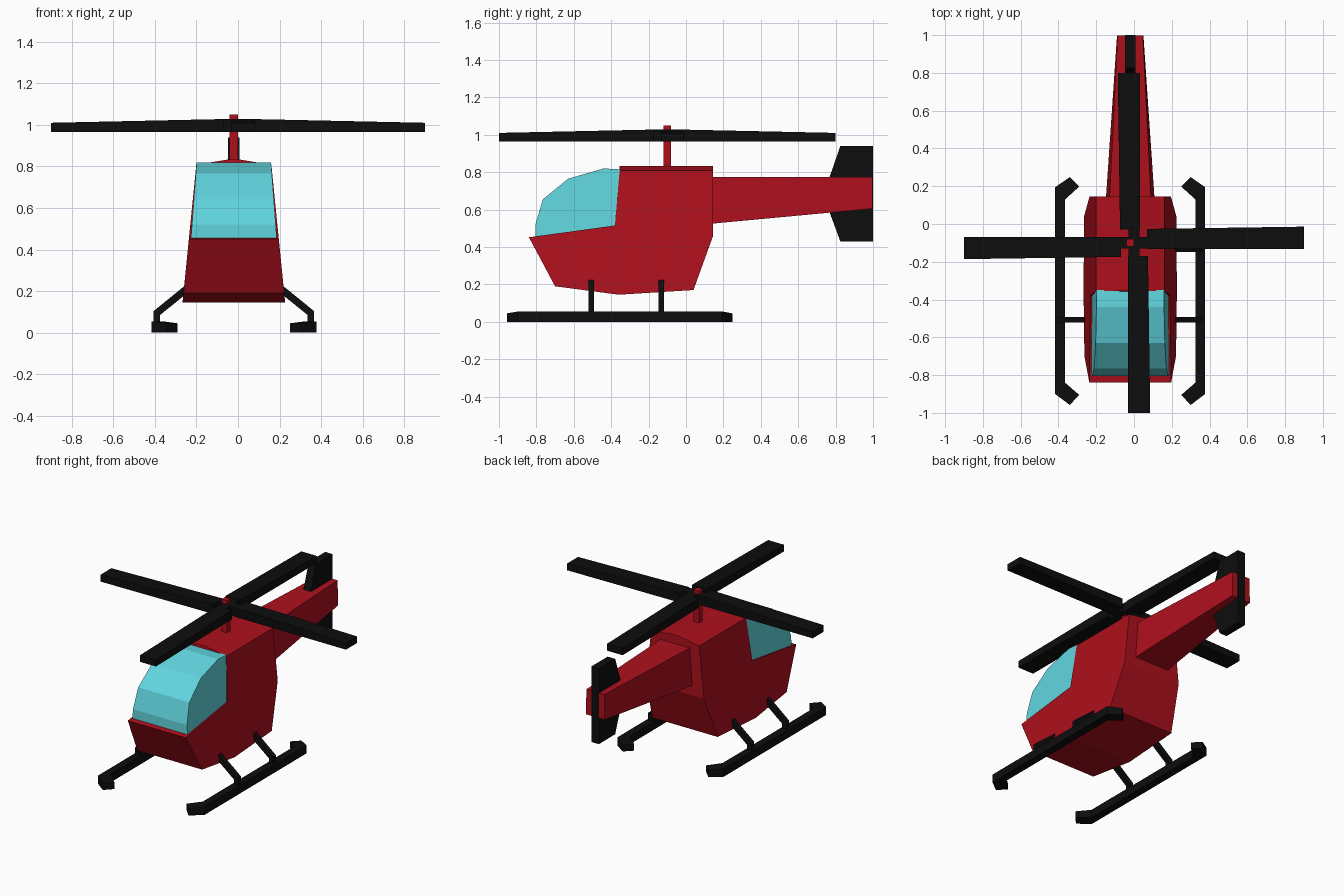
import bpy, bmesh
from math import cos, sin, pi

if "Cube" in bpy.data.objects:
    bpy.data.objects.remove(bpy.data.objects["Cube"])

AXIS = -0.02          # x of the fuselage centre line


def material(name, rgb):
    m = bpy.data.materials.new(name)
    m.diffuse_color = (*rgb, 1)
    m.use_nodes = True
    m.node_tree.nodes["Principled BSDF"].inputs["Base Color"].default_value = m.diffuse_color
    return m


RED = material("red_paint", (0.42, 0.005, 0.012))
GLASS = material("cyan_glass", (0.12, 0.67, 0.74))
BLACK = material("black", (0.004, 0.004, 0.004))


def loft(name, rings, mat):
    """Skin a list of equal-length rings and cap both ends."""
    bm = bmesh.new()
    vs = [[bm.verts.new(p) for p in r] for r in rings]
    n = len(vs[0])
    for a, b in zip(vs, vs[1:]):
        for i in range(n):
            j = (i + 1) % n
            bm.faces.new((a[i], a[j], b[j], b[i]))
    bm.faces.new(vs[0])
    bm.faces.new(vs[-1])
    bmesh.ops.recalc_face_normals(bm, faces=bm.faces)
    me = bpy.data.meshes.new(name)
    bm.to_mesh(me)
    bm.free()
    me.materials.append(mat)
    ob = bpy.data.objects.new(name, me)
    bpy.context.collection.objects.link(ob)
    return ob


def box(name, lo, hi, mat):
    (x0, y0, z0), (x1, y1, z1) = lo, hi
    return loft(name, [[(x0, y0, z), (x1, y0, z), (x1, y1, z), (x0, y1, z)]
                       for z in (z0, z1)], mat)


# Fuselage: side profile, walls leaning inward, roof rising to a low ridge
profile = [(-0.84, 0.452), (-0.70, 0.19), (-0.36, 0.145), (0.04, 0.17),
           (0.145, 0.46), (0.145, 0.808), (-0.355, 0.808), (-0.38, 0.515)]


def body_ring(side, inner):
    ring = []
    for y, z in profile:
        w = 0.03 if inner else 0.247 - 0.1 * (z - 0.145)
        ring.append((AXIS + side * w, y, 0.833 if inner and z > 0.8 else z))
    return ring


loft("fuselage", [body_ring(-1, False), body_ring(-1, True),
                  body_ring(1, True), body_ring(1, False)], RED)

# Cockpit canopy, slightly narrower than the fuselage
canopy = [(-0.805, 0.45), (-0.805, 0.52), (-0.765, 0.655), (-0.63, 0.765),
          (-0.44, 0.82), (-0.35, 0.815), (-0.37, 0.50)]
loft("canopy", [[(AXIS + s * (0.206 - 0.075 * (z - 0.46)), y, z)
                 for y, z in canopy] for s in (-1, 1)], GLASS)

# Tapered tail boom
loft("tail_boom", [[(AXIS - wb, y, zb), (AXIS + wb, y, zb),
                    (AXIS + wt, y, 0.775), (AXIS - wt, y, 0.775)]
                   for y, zb, wb, wt in ((0.13, 0.524, 0.129, 0.11),
                                         (0.997, 0.605, 0.07, 0.067))], RED)

# Vertical tail fin
fin = [(1.0, 0.43), (1.0, 0.94), (0.825, 0.94), (0.768, 0.775),
       (0.768, 0.585), (0.825, 0.43)]
loft("tail_fin", [[(AXIS + s * 0.028, y, z) for y, z in fin]
                  for s in (-1, 1)], BLACK)

# Rotor mast
box("rotor_mast", (AXIS - 0.02, -0.12, 0.81), (AXIS + 0.02, -0.08, 1.05), RED)

# Rotor: four blades in a pinwheel, each offset to one side of its radius
for k in range(4):
    c, s = round(cos(k * pi / 2)), round(sin(k * pi / 2))

    def ring(r, a, b, top):
        return [(r * c - t * s, -0.1 + r * s + t * c, z)
                for t, z in ((a, 0.965), (b, 0.965), (b, top), (a, top))]

    loft(f"rotor_blade_{k + 1}", [ring(0.07, -0.032, 0.074, 1.028),
                                  ring(0.9, -0.032, 0.086, 1.01)], BLACK)
    loft(f"hub_arm_{k + 1}", [ring(0.0, -0.03, 0.03, 1.026),
                              ring(0.08, -0.03, 0.03, 1.026)], BLACK)

# Landing gear, both sides
for side, label in ((-1, "left"), (1, "right")):
    # Skid with inward-bent ends: (outer x, y), (inner x, y), top height
    stations = [((0.32, -0.958), (0.27, -0.905), 0.045),
                ((0.397, -0.9), (0.345, -0.84), 0.055),
                ((0.397, 0.195), (0.345, 0.13), 0.055),
                ((0.32, 0.248), (0.27, 0.198), 0.045)]
    loft(f"{label}_skid",
         [[(AXIS + side * xo, yo, 0), (AXIS + side * xi, yi, 0),
           (AXIS + side * xi, yi, top), (AXIS + side * xo, yo, top)]
          for (xo, yo), (xi, yi), top in stations], BLACK)
    # Bent struts: (upper x, z), (lower x, z)
    bends = [((0.20, 0.255), (0.20, 0.21)), ((0.386, 0.104), (0.355, 0.085)),
             ((0.386, 0.03), (0.355, 0.03))]
    for place, y in (("front", -0.507), ("rear", -0.133)):
        loft(f"{label}_{place}_strut",
             [[(AXIS + side * xu, y - 0.015, zu), (AXIS + side * xu, y + 0.015, zu),
               (AXIS + side * xl, y + 0.015, zl), (AXIS + side * xl, y - 0.015, zl)]
              for (xu, zu), (xl, zl) in bends], BLACK)
